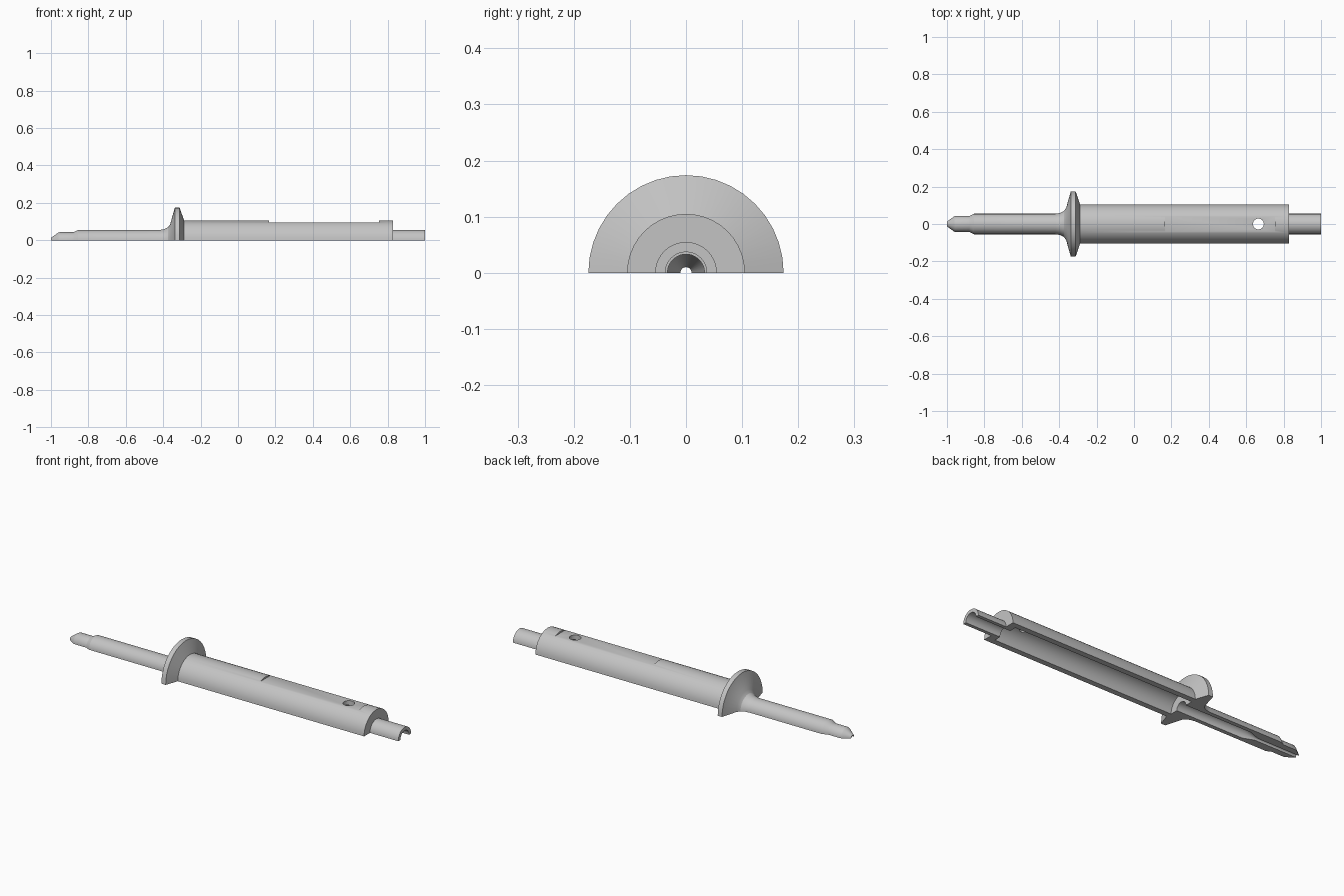
import bpy, bmesh, math

cube = bpy.data.objects.get("Cube")
if cube:
    bpy.data.objects.remove(cube)

metal = bpy.data.materials.new("light grey")
metal.use_nodes = True
COLOUR = (0.55, 0.55, 0.55, 1)
metal.diffuse_color = COLOUR
metal.node_tree.nodes["Principled BSDF"].inputs["Base Color"].default_value = COLOUR

SEGMENTS = 20

# Half-section of the turned part as (x, radius): outside, then bore
outside = [(-1, 0.013), (-0.962, 0.04), (-0.955, 0.043), (-0.88, 0.043), (-0.855, 0.055),
           (-0.42, 0.055), (-0.395, 0.059), (-0.375, 0.069), (-0.363, 0.085),
           (-0.338, 0.174), (-0.312, 0.174), (-0.288, 0.105),
           (0.83, 0.105), (0.83, 0.055), (1, 0.055)]
bore = [(1, 0.037), (0.79, 0.037), (0.79, 0.075), (-0.29, 0.075), (-0.29, 0.033),
        (-0.69, 0.033), (-0.75, 0.01), (-1, 0.01)]


def half_lathe(name, profile):
    """Sweep a closed profile half a turn about the x axis and cap both cut faces."""
    bm = bmesh.new()
    rings = []
    for i in range(SEGMENTS + 1):
        a = math.pi * i / SEGMENTS
        rings.append([bm.verts.new((x, r * math.cos(a), r * math.sin(a))) for x, r in profile])
    n = len(profile)
    for a, b in zip(rings, rings[1:]):
        for j in range(n):
            k = (j + 1) % n
            bm.faces.new((a[j], a[k], b[k], b[j]))
    bm.faces.new(rings[0])
    bm.faces.new(rings[-1])
    bmesh.ops.recalc_face_normals(bm, faces=bm.faces)
    mesh = bpy.data.meshes.new(name)
    bm.to_mesh(mesh)
    bm.free()
    mesh.materials.append(metal)
    obj = bpy.data.objects.new(name, mesh)
    bpy.context.collection.objects.link(obj)
    return obj


def cut(obj, cutter):
    """Subtract the cutter and discard it."""
    cutter.hide_render = True
    mod = obj.modifiers.new("cut", "BOOLEAN")
    mod.operation = "DIFFERENCE"
    mod.solver = "EXACT"
    mod.object = cutter
    bpy.context.view_layer.objects.active = obj
    bpy.ops.object.modifier_apply(modifier=mod.name)
    bpy.data.objects.remove(cutter)


body = half_lathe("hollow_half_shaft", outside + bore)

# Milled flat along the top
bpy.ops.mesh.primitive_cube_add(size=1, location=(0.46, 0, 0.146))
flat = bpy.context.object
flat.scale = (0.59, 0.3, 0.1)
cut(body, flat)

# Drilled hole through the flat
bpy.ops.mesh.primitive_cylinder_add(vertices=32, radius=0.029, depth=0.1, location=(0.665, 0, 0.1))
cut(body, bpy.context.object)

bpy.ops.object.select_all(action="DESELECT")
body.select_set(True)
bpy.context.view_layer.objects.active = body
bpy.ops.object.shade_smooth_by_angle(angle=math.radians(25))
